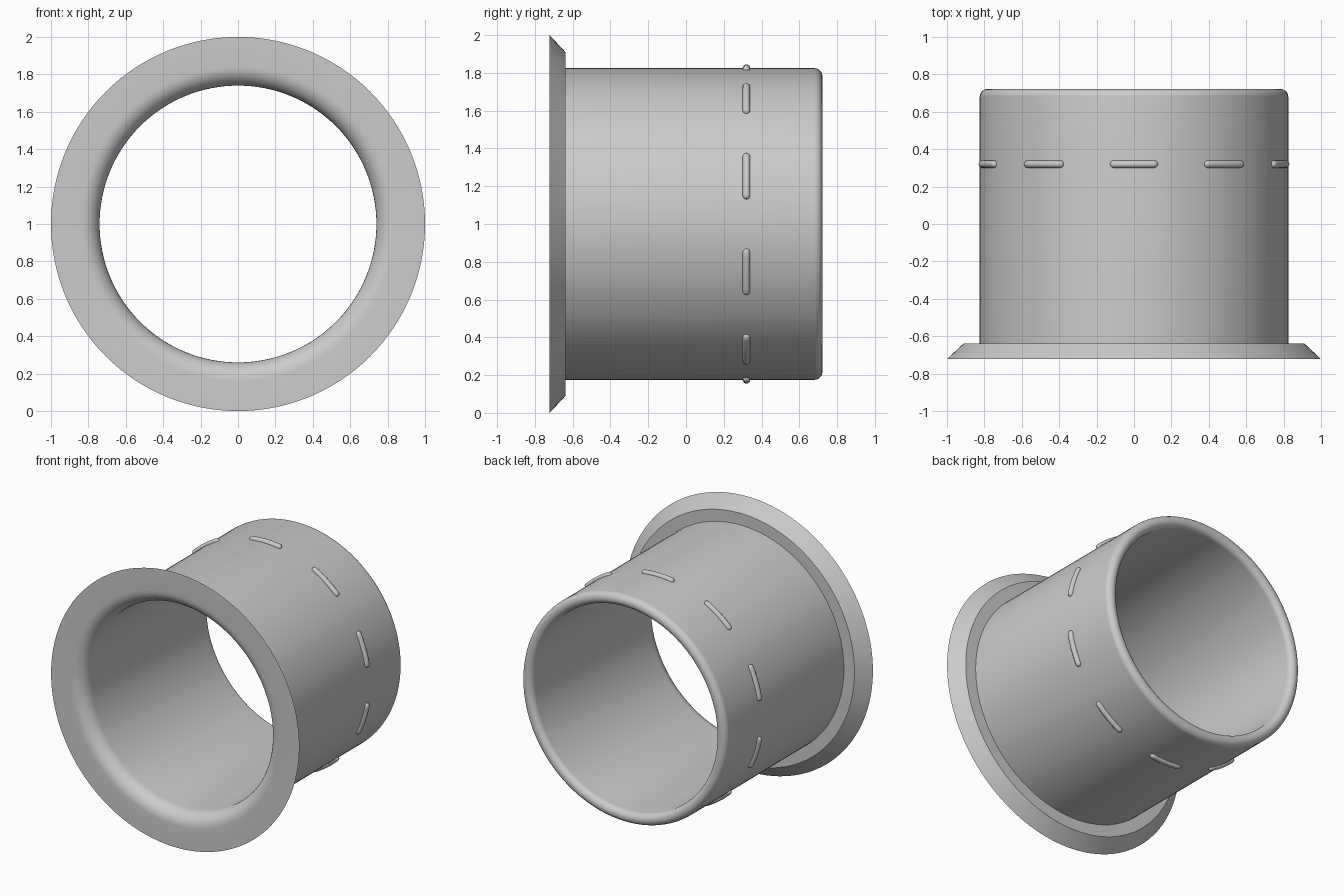
import bpy
import bmesh
from math import radians, sin, cos, pi
from mathutils import Matrix, Vector

if "Cube" in bpy.data.objects:
    bpy.data.objects.remove(bpy.data.objects["Cube"])

grey = bpy.data.materials.new("plain_grey")
grey.use_nodes = True
colour = (0.6, 0.6, 0.6, 1)
grey.diffuse_color = colour
grey.node_tree.nodes["Principled BSDF"].inputs["Base Color"].default_value = colour

CENTRE = Vector((0, 0, 1))
OUTER, INNER = 0.825, 0.74
FRONT, BACK = -0.722, 0.722


def arc(r, y, radius, start, end, steps=8):
    """Quarter-round profile points (radius from axis, y)."""
    angles = [radians(start + (end - start) * i / steps) for i in range(steps + 1)]
    return [(r + radius * cos(a), y + radius * sin(a)) for a in angles]


def finish(name, bm):
    bmesh.ops.recalc_face_normals(bm, faces=bm.faces)
    mesh = bpy.data.meshes.new(name)
    bm.to_mesh(mesh)
    bm.free()
    mesh.materials.append(grey)
    obj = bpy.data.objects.new(name, mesh)
    bpy.context.collection.objects.link(obj)
    bpy.ops.object.select_all(action="DESELECT")
    obj.select_set(True)
    bpy.context.view_layer.objects.active = obj
    bpy.ops.object.shade_smooth_by_angle(angle=radians(30))
    return obj


# Flanged sleeve: closed profile turned about the y axis
rim = (OUTER - INNER) / 2
mouth = 0.1
profile = [(1, FRONT), (0.91, -0.638), (OUTER, -0.638)]
profile += arc(OUTER - rim, BACK - rim, rim, 0, 180, 16)
profile += arc(INNER + mouth, FRONT + mouth, mouth, 180, 270)
bm = bmesh.new()
verts = [bm.verts.new((r, y, 1)) for r, y in profile]
edges = [bm.edges.new((v, verts[i - 1])) for i, v in enumerate(verts)]
bmesh.ops.spin(bm, geom=verts + edges, cent=CENTRE, axis=(0, 1, 0),
               angle=2 * pi, steps=128, use_merge=True)
bmesh.ops.remove_doubles(bm, verts=bm.verts, dist=0.0001)
finish("flanged_sleeve", bm)

# Ten rounded ribs: capsules wrapped around the sleeve
RIB_Y, RIB_R, HALF = 0.32, 0.02, 0.128
for n in range(10):
    mid = radians(90 + 36 * n)
    bm = bmesh.new()
    rings = []
    straight = HALF - RIB_R
    caps = [(straight + RIB_R * sin(radians(t)), RIB_R * cos(radians(t)))
            for t in (0, 25, 50, 70, 85)]
    stations = [(-s, r) for s, r in reversed(caps)]
    stations += [(straight * i / 5, RIB_R) for i in range(-4, 5)]
    stations += caps
    for s, r in stations:
        a = mid + s / OUTER
        ring = []
        for k in range(16):
            b = 2 * pi * k / 16
            d = OUTER + r * cos(b)
            ring.append(bm.verts.new((d * cos(a), RIB_Y + r * sin(b), 1 + d * sin(a))))
        rings.append(ring)
    for p, q in zip(rings, rings[1:]):
        for k in range(16):
            bm.faces.new((p[k - 1], p[k], q[k], q[k - 1]))
    bm.faces.new(rings[0])
    bm.faces.new(rings[-1])
    finish(f"rib_{n + 1}", bm)
